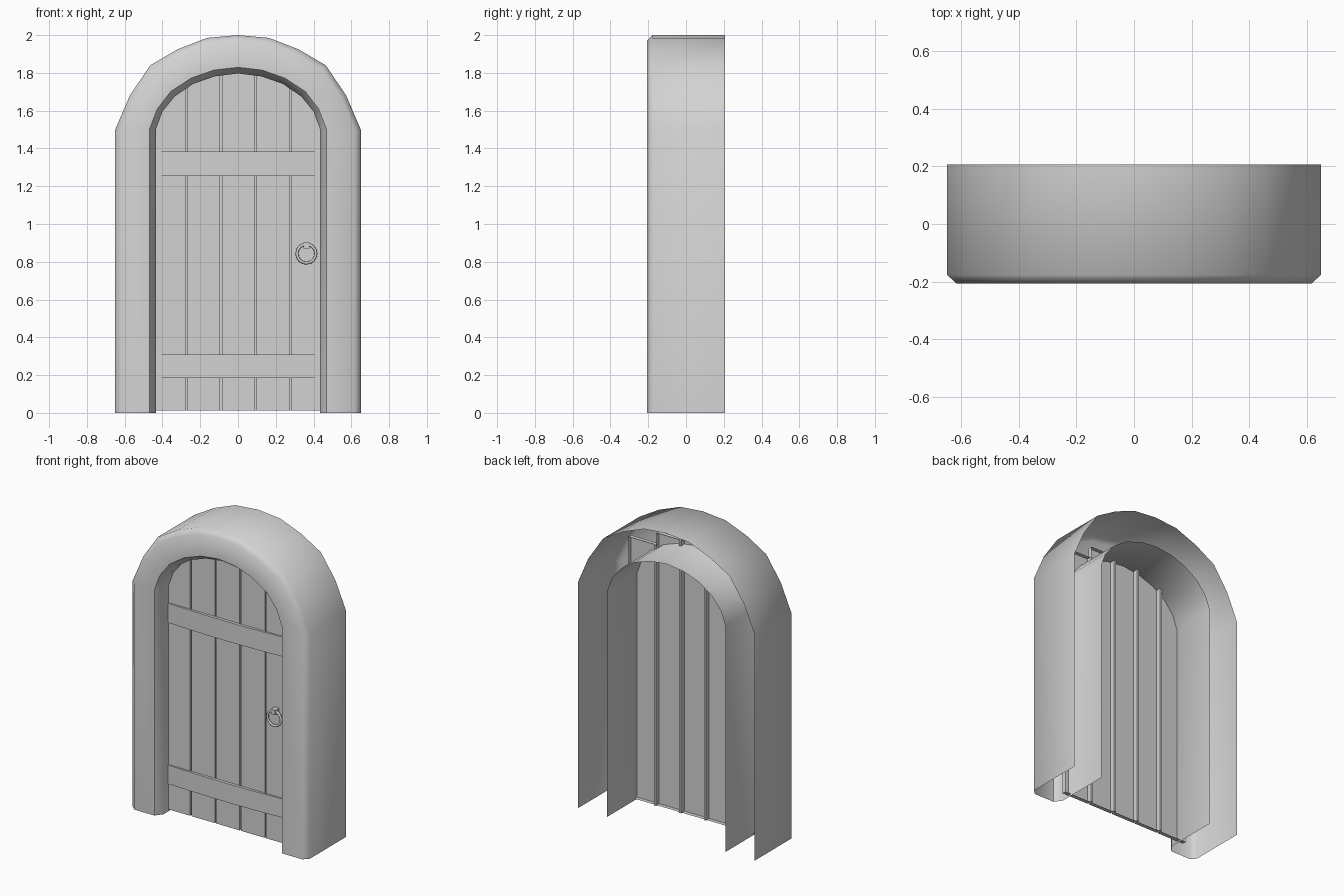
import bpy, bmesh, math
from mathutils import Matrix, Vector

if "Cube" in bpy.data.objects:
    bpy.data.objects.remove(bpy.data.objects["Cube"])

grey = bpy.data.materials.new("plain_grey")
grey.diffuse_color = (0.65, 0.65, 0.65, 1)
grey.use_nodes = True
grey.node_tree.nodes["Principled BSDF"].inputs["Base Color"].default_value = grey.diffuse_color


def make(name, bm, smooth=None):
    mesh = bpy.data.meshes.new(name)
    bm.to_mesh(mesh)
    bm.free()
    mesh.materials.append(grey)
    ob = bpy.data.objects.new(name, mesh)
    bpy.context.collection.objects.link(ob)
    if smooth:
        bpy.ops.object.select_all(action='DESELECT')
        ob.select_set(True)
        bpy.context.view_layer.objects.active = ob
        bpy.ops.object.shade_smooth_by_angle(angle=math.radians(smooth))
    return ob


def box(bm, x0, x1, y0, y1, z0, z1, open_back=False):
    m = Matrix.Translation(((x0 + x1) / 2, (y0 + y1) / 2, (z0 + z1) / 2)) @ \
        Matrix.Diagonal((x1 - x0, y1 - y0, z1 - z0, 1))
    verts = bmesh.ops.create_cube(bm, size=1, matrix=m)["verts"]
    if open_back:
        faces = {f for v in verts for f in v.link_faces}
        back = [f for f in faces if f.calc_center_median().y > y1 - 1e-4]
        bmesh.ops.delete(bm, geom=back, context='FACES_ONLY')


def grid(bm, columns):
    rows = [[bm.verts.new(p) for p in col] for col in columns]
    for a, b in zip(rows, rows[1:]):
        for j in range(len(a) - 1):
            bm.faces.new((a[j], b[j], b[j + 1], a[j + 1]))


# Arched frame: hollow shell, open at the back and underneath
outer = [(0.65, 0), (0.65, 1.5), (0.573, 1.68), (0.465, 1.84), (0.32, 1.925), (0.165, 1.985), (0, 2.0)]
inner = [(0.435, 0), (0.435, 1.5), (0.40, 1.595), (0.335, 1.675), (0.237, 1.742), (0.122, 1.782), (0, 1.797)]
section = [(0, 0.207), (0, -0.16), (0.16, -0.207), (0.85, -0.207), (1, -0.177), (1, 0.207)]
pairs = list(zip(inner, outer))
path = [((-i[0], i[1]), (-o[0], o[1])) for i, o in pairs] + pairs[-2::-1]
bm = bmesh.new()
grid(bm, [[(i[0] + (o[0] - i[0]) * t, y, i[1] + (o[1] - i[1]) * t) for t, y in section]
          for i, o in path])
make("arched_frame", bm, 50)

# Door planks, open at the back, running up into the hollow frame
FRONT, BACK, BASE = -0.107, -0.08, 0.012
gaps = [-0.273, -0.09, 0.092, 0.277]
tops = [1.74, 1.82, 1.85, 1.82, 1.74]
edges = [-0.485] + gaps + [0.485]
bm = bmesh.new()
for k, top in enumerate(tops):
    box(bm, edges[k] + 0.005, edges[k + 1] - 0.005, FRONT, BACK, BASE, top, True)
make("door_planks", bm)

# Strips closing the gaps between planks
bm = bmesh.new()
for k, g in enumerate(gaps):
    box(bm, g - 0.008, g + 0.008, BACK - 0.002, BACK + 0.01, BASE, min(tops[k], tops[k + 1]))
make("gap_strips", bm)

# Two cross bands, bowed slightly forward
bm = bmesh.new()
for z0, z1 in ((0.185, 0.31), (1.255, 1.385)):
    cols = []
    for i in range(9):
        x = -0.44 + 0.88 * i / 8
        y = FRONT - 0.006 - 0.014 * (1 - (x / 0.44) ** 2)
        cols.append([(x, FRONT, z0), (x, y, z0), (x, y, z1), (x, FRONT, z1)])
    grid(bm, cols)
make("cross_bands", bm, 30)

# Ring handle
HX, HY, HZ, R, r = 0.362, -0.137, 0.843, 0.05, 0.008
bm = bmesh.new()
rings = []
for i in range(17):
    a = 2 * math.pi * i / 16
    ring = []
    for j in range(9):
        b = 2 * math.pi * j / 8
        d = R + r * math.cos(b)
        ring.append((HX + d * math.cos(a), HY + r * math.sin(b), HZ + d * math.sin(a)))
    rings.append(ring)
grid(bm, rings)
bmesh.ops.remove_doubles(bm, verts=bm.verts, dist=1e-5)
bmesh.ops.recalc_face_normals(bm, faces=bm.faces)
make("ring_handle", bm, 60)

# Handle mount holding the top of the ring
bm = bmesh.new()
box(bm, HX - 0.016, HX + 0.016, HY - 0.012, FRONT, HZ + 0.028, HZ + 0.06)
make("handle_mount", bm)
